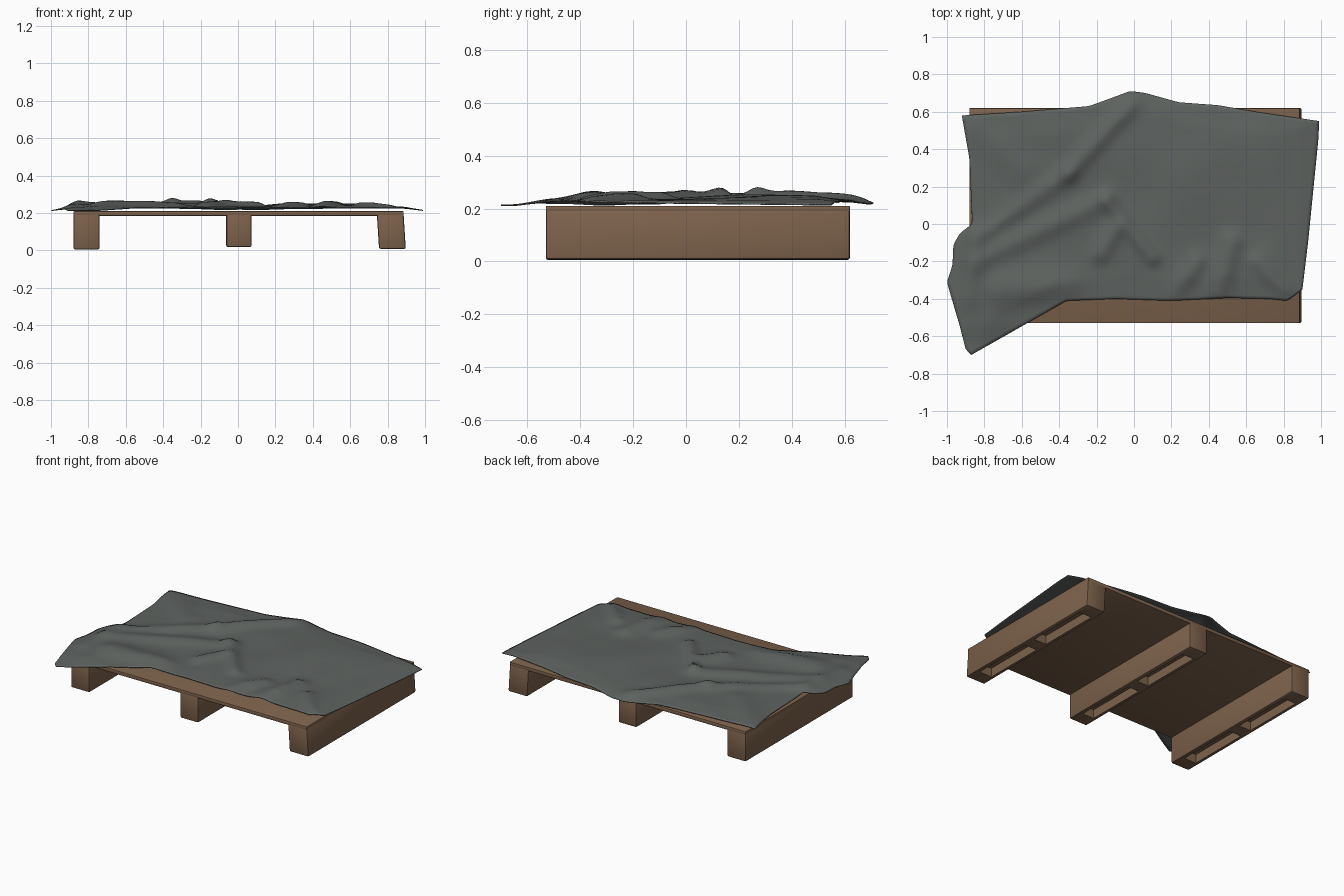
import bpy, bmesh, math
from mathutils import Vector, noise

if "Cube" in bpy.data.objects:
    bpy.data.objects.remove(bpy.data.objects["Cube"])


def material(name, rgb):
    m = bpy.data.materials.new(name)
    m.diffuse_color = (*rgb, 1)
    m.use_nodes = True
    m.node_tree.nodes["Principled BSDF"].inputs["Base Color"].default_value = m.diffuse_color
    return m


WOOD = material("brown_wood", (0.205, 0.122, 0.072))
CLOTH = material("grey_cloth", (0.112, 0.124, 0.116))


def add_object(name, bm, mat):
    bmesh.ops.recalc_face_normals(bm, faces=bm.faces)
    mesh = bpy.data.meshes.new(name)
    bm.to_mesh(mesh)
    bm.free()
    mesh.materials.append(mat)
    ob = bpy.data.objects.new(name, mesh)
    bpy.context.collection.objects.link(ob)
    return ob


def box(name, x, y, z, mat, bevel=0.0, lean=0.0):
    """Box between (min, max) pairs; lean shifts the bottom in x."""
    bm = bmesh.new()
    bmesh.ops.create_cube(bm, size=1)
    for v in bm.verts:
        low = v.co.z < 0
        v.co = [r[0] if c < 0 else r[1] for c, r in zip(v.co, (x, y, z))]
        if low:
            v.co.x += lean
    if bevel:
        bmesh.ops.bevel(bm, geom=list(bm.edges), offset=bevel, segments=2,
                        profile=0.5, affect='EDGES')
    return add_object(name, bm, mat)


# Pallet deck
box("pallet_deck", (-0.88, 0.885), (-0.53, 0.62), (0.185, 0.21), WOOD, 0.004)

# Runners with two pockets cut in the underside of each
for name, x0, x1, z0, lean in (("left_runner", -0.88, -0.74, 0.005, 0.0),
                               ("middle_runner", -0.063, 0.073, 0.018, 0.0),
                               ("right_runner", 0.742, 0.885, 0.008, 0.012)):
    runner = box(name, (x0, x1), (-0.53, 0.62), (z0, 0.2), WOOD, 0.01, lean)
    for y0, y1 in ((-0.43, 0.0), (0.09, 0.52)):
        cutter = box("pocket_cutter", (x0 + 0.025 + lean, x1 - 0.025 + lean),
                     (y0, y1), (-0.05, z0 + 0.06), WOOD)
        cutter.hide_render = True
        mod = runner.modifiers.new("pocket", 'BOOLEAN')
        mod.object = cutter
        mod.solver = 'EXACT'
        bpy.context.view_layer.objects.active = runner
        bpy.ops.object.modifier_apply(modifier=mod.name)
        bpy.data.objects.remove(cutter)

# Outline of the cloth, as four border curves
FRONT = [(-0.87, -0.70), (-0.58, -0.535), (-0.36, -0.41), (-0.1, -0.40), (0.2, -0.41),
         (0.5, -0.395), (0.72, -0.40), (0.82, -0.41), (0.90, -0.35)]
BACK = [(-0.92, 0.58), (-0.6, 0.60), (-0.24, 0.63), (-0.02, 0.71), (0.06, 0.70),
        (0.24, 0.65), (0.45, 0.635), (0.65, 0.60), (0.99, 0.55)]
LEFT = [(-0.87, -0.70), (-0.90, -0.67), (-0.93, -0.55), (-1.0, -0.31), (-0.97, -0.22),
        (-0.965, -0.11), (-0.93, -0.05), (-0.865, 0.0), (-0.88, 0.35), (-0.92, 0.58)]
RIGHT = [(0.90, -0.35), (0.93, -0.1), (0.96, 0.2), (0.985, 0.45), (0.99, 0.55)]

# Folds: start, end, half width, height
FOLDS = [((0.0, 0.66), (-0.35, 0.27), 0.05, 0.026),
         ((-0.35, 0.27), (-0.85, -0.08), 0.05, 0.018),
         ((-0.15, 0.13), (-0.85, -0.2), 0.06, 0.022),
         ((-0.15, 0.13), (0.1, -0.18), 0.04, 0.025),
         ((-0.1, -0.03), (-0.18, -0.16), 0.05, 0.025),
         ((-0.35, -0.33), (-0.7, -0.35), 0.09, 0.024),
         ((0.22, -0.38), (0.34, -0.2), 0.05, 0.02),
         ((0.45, -0.37), (0.52, -0.1), 0.06, 0.03),
         ((0.8, -0.36), (0.66, -0.2), 0.045, 0.018),
         ((0.3, 0.3), (0.6, 0.4), 0.2, 0.016),
         ((-0.89, -0.4), (-0.85, -0.05), 0.06, 0.024),
         ((-0.85, 0.5), (-0.6, 0.3), 0.08, 0.014)]


def along(pts, t):
    """Point at fraction t of a polyline's length."""
    pts = [Vector(p) for p in pts]
    left = t * sum((b - a).length for a, b in zip(pts, pts[1:]))
    for a, b in zip(pts, pts[1:]):
        d = (b - a).length
        if left <= d:
            return a.lerp(b, left / d)
        left -= d
    return pts[-1]


def height(p, rim):
    z = 0.226 + 0.008 * rim
    for a, b, w, h in FOLDS:
        a, b = Vector(a), Vector(b)
        t = max(0, min(1, (p - a).dot(b - a) / (b - a).length_squared))
        d = (p - a.lerp(b, t)).length / w
        z += h * math.exp(-d * d) * (0.45 + 0.55 * rim)
    z += 0.009 * noise.noise((p.x * 4, p.y * 4, 1.7)) * rim
    over = max(abs(p.x) - 0.89, p.y - 0.62, -0.53 - p.y, 0)
    return max(min(z, 0.28) - 0.12 * over, 0.213)


# Cloth sheet blended between its four borders
NU, NV = 90, 60
bm = bmesh.new()
rows = []
c00, c10, c01, c11 = (Vector(c) for c in (FRONT[0], FRONT[-1], BACK[0], BACK[-1]))
fronts = [along(FRONT, i / NU) for i in range(NU + 1)]
backs = [along(BACK, i / NU) for i in range(NU + 1)]
for j in range(NV + 1):
    v = j / NV
    lp, rp = along(LEFT, v), along(RIGHT, v)
    row = []
    for i in range(NU + 1):
        u = i / NU
        p = (fronts[i].lerp(backs[i], v) + lp.lerp(rp, u)
             - c00.lerp(c10, u).lerp(c01.lerp(c11, u), v))
        rim = min(1, 9 * min(u, 1 - u, v, 1 - v))
        row.append(bm.verts.new((p.x, p.y, height(p, rim))))
    rows.append(row)
for r0, r1 in zip(rows, rows[1:]):
    for i in range(NU):
        bm.faces.new((r0[i], r0[i + 1], r1[i + 1], r1[i]))
cloth = add_object("cloth_cover", bm, CLOTH)
solid = cloth.modifiers.new("thickness", 'SOLIDIFY')
solid.thickness = 0.005
solid.offset = 0

# Smooth shading with sharp board edges
bpy.ops.object.select_all(action='DESELECT')
for ob in bpy.context.collection.objects:
    ob.select_set(True)
bpy.context.view_layer.objects.active = cloth
bpy.ops.object.shade_smooth_by_angle(angle=math.radians(35))
